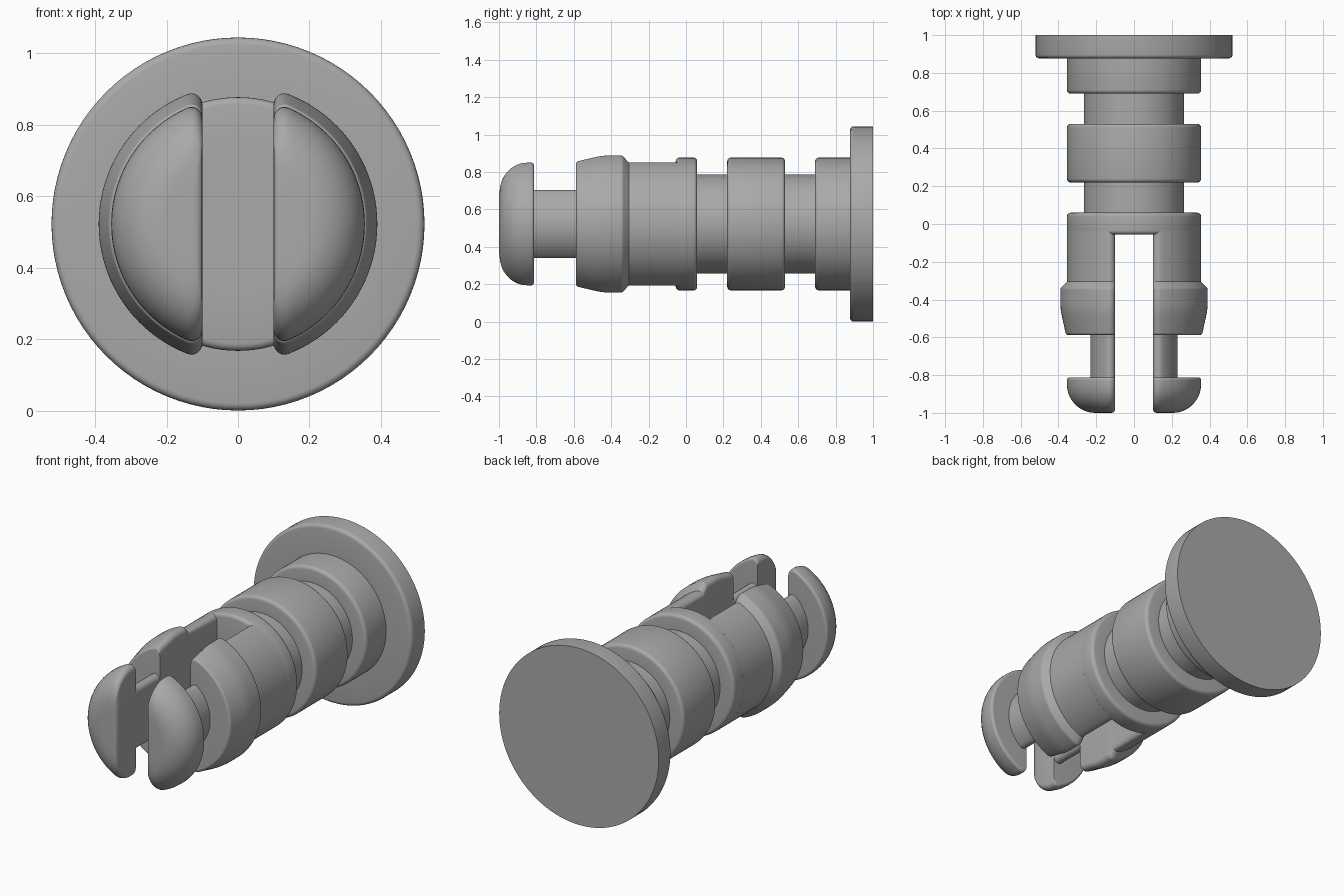
import bpy, bmesh
from math import pi, sin, cos, sqrt, atan2
from mathutils import Vector

if "Cube" in bpy.data.objects:
    bpy.data.objects.remove(bpy.data.objects["Cube"])

AXIS_Z = 0.522
SLOT = 0.1       # half width of the slot
FILLET = 0.03    # rounding of the long slot edges
W = sqrt(0.5)

grey = bpy.data.materials.new("plain grey")
grey.use_nodes = True
grey.diffuse_color = (0.4, 0.4, 0.4, 1)
grey.node_tree.nodes["Principled BSDF"].inputs["Base Color"].default_value = (0.4, 0.4, 0.4, 1)


def rounded(profile, steps):
    """Turn (radius, y, rounding) corners into a smooth list of (radius, y)."""
    out = []
    for i, (r, y, b) in enumerate(profile):
        p = Vector((r, y))
        if not b:
            out.append(p)
            continue
        a = p + (Vector(profile[i - 1][:2]) - p).normalized() * b
        c = p + (Vector(profile[i + 1][:2]) - p).normalized() * b
        for k in range(steps + 1):
            t = k / steps
            wa, wp, wc = (1 - t) ** 2, 2 * W * t * (1 - t), t * t
            out.append((a * wa + p * wp + c * wc) / (wa + wp + wc))
    return out


def circle(r, y, n=96):
    return [(r * cos(2 * pi * k / n), r * sin(2 * pi * k / n)) for k in range(n)]


def half_moon(r, y):
    """Circle segment beside the slot, with rounded corners."""
    t = min(1, max(0, (-0.98 - y) / 0.02))
    c = SLOT + 0.02 * (1 - sqrt(1 - t * t))
    cx = c + FILLET
    cz = sqrt((r - FILLET) ** 2 - cx ** 2)
    a = atan2(cz, cx)
    corner = []
    for k in range(7):
        ang = pi + (a - pi) * k / 6
        corner.append((cx + FILLET * cos(ang), cz + FILLET * sin(ang)))
    arc = [(r * cos(a - 2 * a * k / 40), r * sin(a - 2 * a * k / 40)) for k in range(1, 40)]
    return corner + arc + [(x, -z) for x, z in reversed(corner)]


def loft(name, rows, section, mirror=False):
    bm = bmesh.new()
    rings = []
    for r, y in rows:
        rings.append([bm.verts.new((x, y, z)) for x, z in section(r, y)])
    for a, b in zip(rings, rings[1:]):
        for i in range(len(a)):
            j = (i + 1) % len(a)
            bm.faces.new((a[i], a[j], b[j], b[i]))
    bm.faces.new(rings[0])
    bm.faces.new(rings[-1])
    bmesh.ops.recalc_face_normals(bm, faces=bm.faces)
    if mirror:
        for v in bm.verts:
            v.co.x = -v.co.x
        bmesh.ops.reverse_faces(bm, faces=bm.faces)
    mesh = bpy.data.meshes.new(name)
    bm.to_mesh(mesh)
    bm.free()
    mesh.materials.append(grey)
    obj = bpy.data.objects.new(name, mesh)
    obj.location.z = AXIS_Z
    bpy.context.collection.objects.link(obj)
    bpy.ops.object.select_all(action='DESELECT')
    obj.select_set(True)
    bpy.context.view_layer.objects.active = obj
    bpy.ops.object.shade_smooth_by_angle(angle=0.5)


# Round shaft with end flange, collars and grooves, from back to front
R, N, B = 0.355, 0.265, 0.02
shaft = [(0.522, 1, 0), (0.522, 0.877, B), (R, 0.877, 0),
         (R, 0.69, B), (N, 0.69, 0), (N, 0.53, 0),
         (R, 0.53, B), (R, 0.22, B), (N, 0.22, 0), (N, 0.06, 0),
         (R, 0.06, B), (R, -0.055, B), (0.2, -0.055, 0)]
loft("flanged_shaft", rounded(shaft, 4), circle)

# Two split prongs with a barb, a thin neck and a domed head
prong = [(R, -0.035, 0), (R, -0.305, 0), (0.39, -0.34, 0.008), (0.39, -0.45, 0.03),
         (0.36, -0.588, 0.012), (0.23, -0.588, 0), (0.23, -0.812, 0),
         (R, -0.812, 0.015), (R, -1, 0.15), (0.19, -1, 0)]
rows = rounded(prong, 10)
loft("left_prong", rows, half_moon)
loft("right_prong", rows, half_moon, mirror=True)
